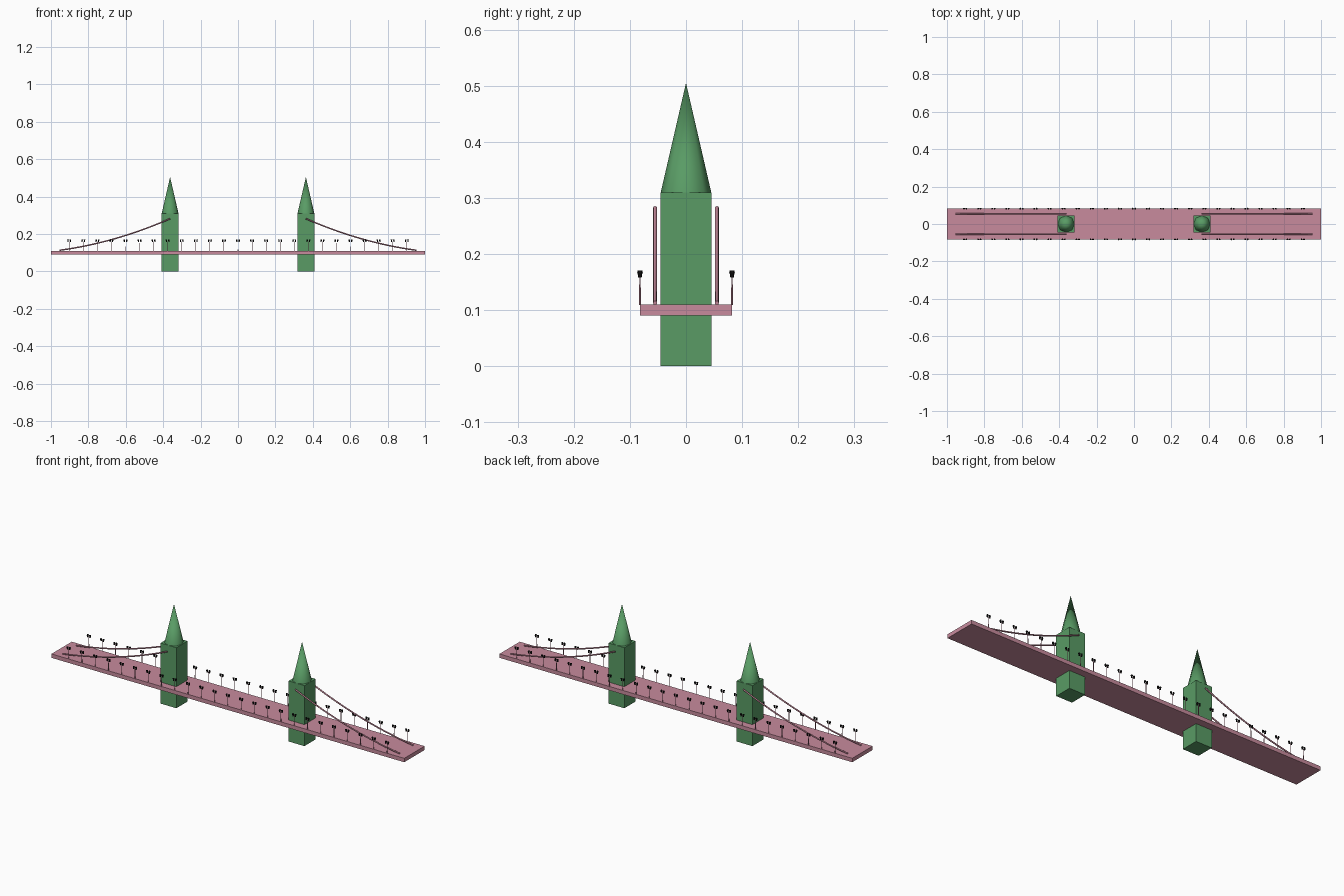
import bpy
import bmesh
from mathutils import Matrix, Vector

if "Cube" in bpy.data.objects:
    bpy.data.objects.remove(bpy.data.objects["Cube"], do_unlink=True)


def material(name, rgb):
    m = bpy.data.materials.new(name)
    m.use_nodes = True
    m.diffuse_color = (*rgb, 1)
    m.node_tree.nodes["Principled BSDF"].inputs["Base Color"].default_value = (*rgb, 1)
    return m


PINK = material("dusty pink", (0.58, 0.26, 0.34))
GREEN = material("leaf green", (0.10, 0.33, 0.13))
BLACK = material("lamp black", (0.006, 0.006, 0.006))

DECK_TOP, HALF_WIDTH = 0.11, 0.082
TOWER_X, TOWER_W, TOWER_TOP = 0.363, 0.09, 0.31


def add_box(bm, center, size):
    mat = Matrix.Translation(center) @ Matrix.Diagonal((*size, 1))
    bmesh.ops.create_cube(bm, size=1, matrix=mat)


def add_cone(bm, sides, r1, r2, base, height):
    mat = Matrix.Translation(Vector(base) + Vector((0, 0, height / 2)))
    bmesh.ops.create_cone(bm, cap_ends=True, segments=sides, radius1=r1,
                          radius2=r2, depth=height, matrix=mat)


def finish(bm, name, mat, smooth=False):
    mesh = bpy.data.meshes.new(name)
    bm.to_mesh(mesh)
    bm.free()
    mesh.materials.append(mat)
    for p in mesh.polygons:
        p.use_smooth = smooth and len(p.vertices) < 5
    ob = bpy.data.objects.new(name, mesh)
    bpy.context.collection.objects.link(ob)
    return ob


# Road deck
bm = bmesh.new()
add_box(bm, (0, 0, DECK_TOP - 0.01), (2, 2 * HALF_WIDTH, 0.02))
finish(bm, "deck", PINK)

for side, s in (("left", 1), ("right", -1)):
    # Square tower through the deck, with a pointed spire
    bm = bmesh.new()
    add_box(bm, (s * TOWER_X, 0, TOWER_TOP / 2), (TOWER_W, TOWER_W, TOWER_TOP))
    finish(bm, side + "_tower", GREEN)
    bm = bmesh.new()
    add_cone(bm, 8, TOWER_W / 2, 0, (s * TOWER_X, 0, TOWER_TOP), 0.195)
    finish(bm, side + "_spire", GREEN, smooth=True)

    # Sagging cables from the tower to the deck end
    for edge, y in (("front", -0.055), ("back", 0.055)):
        top = Vector((s * TOWER_X, y, 0.282))
        low = Vector((s * 0.955, y, DECK_TOP + 0.003))
        mid = (top + low) / 2 - Vector((0, 0, 0.045))
        curve = bpy.data.curves.new("cable", "CURVE")
        curve.dimensions = "3D"
        curve.bevel_depth = 0.0037
        curve.bevel_resolution = 2
        curve.use_fill_caps = True
        spline = curve.splines.new("POLY")
        steps = 16
        spline.points.add(steps)
        for i, p in enumerate(spline.points):
            t = i / steps
            p.co = (*(top * (1 - t) ** 2 + mid * 2 * t * (1 - t) + low * t * t), 1)
        curve.materials.append(PINK)
        ob = bpy.data.objects.new(f"{side}_{edge}_cable", curve)
        bpy.context.collection.objects.link(ob)

# Rows of twin-headed street lamps along both edges
for edge, y in (("front", -HALF_WIDTH), ("back", HALF_WIDTH)):
    poles, heads = bmesh.new(), bmesh.new()
    for i in range(25):
        x = (i - 12) * 0.0752
        add_cone(poles, 6, 0.0016, 0.0012, (x, y, DECK_TOP - 0.001), 0.052)
        add_box(poles, (x, y, 0.160), (0.012, 0.002, 0.002))
        for dx in (-0.0065, 0.0065):
            add_cone(heads, 6, 0.003, 0.0045, (x + dx, y, 0.158), 0.009)
            add_cone(heads, 6, 0.005, 0.0045, (x + dx, y, 0.167), 0.004)
    finish(poles, edge + "_lamp_poles", PINK)
    finish(heads, edge + "_lamp_heads", BLACK)
